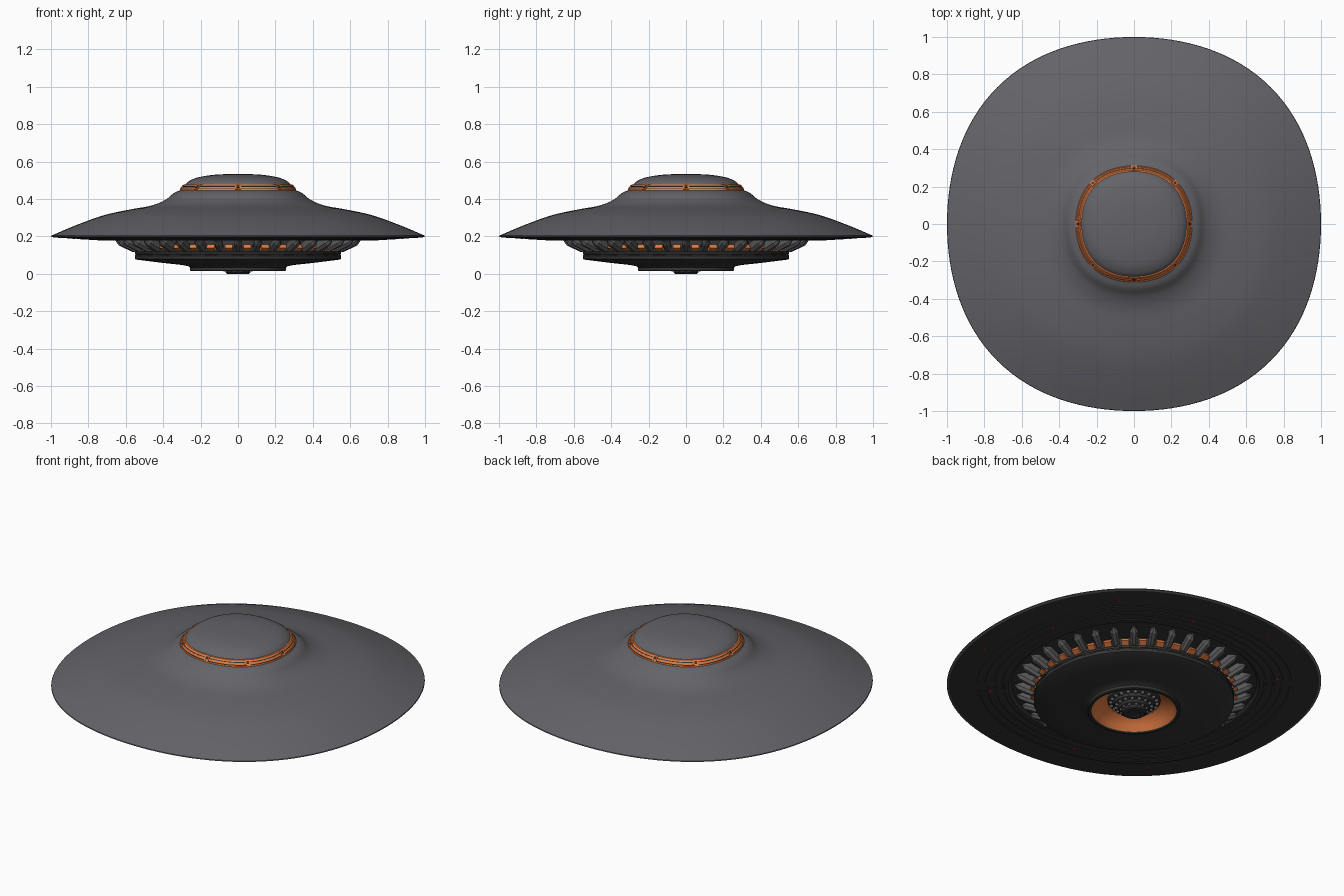
import bpy, bmesh, math
from mathutils import Vector, Matrix

if "Cube" in bpy.data.objects:
    bpy.data.objects.remove(bpy.data.objects["Cube"])

def material(name, rgb):
    m = bpy.data.materials.new(name)
    m.diffuse_color = (*rgb, 1)
    m.use_nodes = True
    m.node_tree.nodes["Principled BSDF"].inputs["Base Color"].default_value = m.diffuse_color
    return m

GREY = material("hull grey", (0.125, 0.125, 0.14))
DARK = material("underside charcoal", (0.035, 0.035, 0.037))
STEEL = material("fin grey", (0.10, 0.10, 0.105))
ORANGE = material("copper orange", (0.75, 0.20, 0.055))
RED = material("lamp red", (0.45, 0.03, 0.015))
SQUARE = 0.034   # how far the hull bulges on the diagonals

def finish(bm, name, mats, angle=32):
    bmesh.ops.recalc_face_normals(bm, faces=bm.faces)
    for f in bm.faces:
        f.smooth = True
    for e in bm.edges:
        e.smooth = e.calc_face_angle(0) < math.radians(angle)
    me = bpy.data.meshes.new(name)
    bm.to_mesh(me)
    bm.free()
    for m in mats:
        me.materials.append(m)
    ob = bpy.data.objects.new(name, me)
    bpy.context.collection.objects.link(ob)
    return ob

def radius(r, a, square):
    return r * (1 + square * math.sin(2 * a) ** 2)

def curve(pts, steps=5):
    """Smooth a short profile with a Catmull-Rom curve."""
    p = [Vector(q) for q in pts]
    p = [2 * p[0] - p[1]] + p + [2 * p[-1] - p[-2]]
    out = []
    for i in range(1, len(p) - 2):
        a, b, c, d = p[i - 1:i + 3]
        for s in range(steps):
            t = s / steps
            out.append(0.5 * (2 * b + (c - a) * t + (2 * a - 5 * b + 4 * c - d) * t * t
                              + (3 * b - a - 3 * c + d) * t ** 3))
    return out + [p[-2]]

def lathe(name, prof, mats, square=0.0, pick=None, closed=False, n=128):
    """Turn an (r, z) profile around z; pick(i) gives the material of band i."""
    bm = bmesh.new()
    rings = []
    for r, z in prof:
        if r < 1e-4:
            rings.append([bm.verts.new((0, 0, z))] * n)
            continue
        ring = []
        for k in range(n):
            a = 2 * math.pi * k / n
            q = radius(r, a, square)
            ring.append(bm.verts.new((q * math.cos(a), q * math.sin(a), z)))
        rings.append(ring)
    if closed:
        rings.append(rings[0])
    for i in range(len(rings) - 1):
        for k in range(n):
            j = (k + 1) % n
            vs = [rings[i][k], rings[i][j], rings[i + 1][j], rings[i + 1][k]]
            f = bm.faces.new(list(dict.fromkeys(vs)))
            if pick:
                f.material_index = pick(i)
    return finish(bm, name, mats)

def box(bm, size, matrix):
    bmesh.ops.create_cube(bm, size=1, matrix=matrix @ Matrix.Diagonal((*size, 1)))

def around(a, r, z, tilt=0):
    """Frame whose x axis points outward at angle a."""
    return (Matrix.Rotation(a, 4, 'Z') @ Matrix.Translation((r, 0, z))
            @ Matrix.Rotation(tilt, 4, 'Y'))

# Upper hull: rim, sweeping saucer and neck
lathe("upper_hull", [(0.985, 0.194), (1.0, 0.199)] + curve([
    (0.998, 0.204), (0.87, 0.258), (0.72, 0.312), (0.58, 0.343), (0.465, 0.364),
    (0.39, 0.394), (0.345, 0.430), (0.308, 0.447)]) + [(0.27, 0.45)], [GREY], SQUARE)

# Cockpit dome
lathe("dome", curve([(0.284, 0.474), (0.262, 0.495), (0.215, 0.515), (0.13, 0.529),
                     (0.06, 0.5325), (0, 0.533)]), [GREY], SQUARE)

# Copper collar: three stepped bands with dark grooves between
lathe("collar", [(0.300, 0.440), (0.312, 0.443), (0.309, 0.452), (0.305, 0.451), (0.303, 0.455),
                 (0.305, 0.456), (0.299, 0.465), (0.295, 0.463), (0.293, 0.467),
                 (0.295, 0.468), (0.288, 0.476), (0.278, 0.478)],
      [ORANGE, DARK], SQUARE, pick=lambda i: int(i in (3, 7)))

# Small clamps on the collar, every 45 degrees
bm = bmesh.new()
for k in range(8):
    a = k * math.pi / 4
    box(bm, (0.034, 0.030, 0.006), around(a, radius(0.298, a, SQUARE), 0.464, 0.85))
finish(bm, "collar_clamps", [ORANGE])
bm = bmesh.new()
for k in range(8):
    a = k * math.pi / 4
    box(bm, (0.018, 0.014, 0.009), around(a, radius(0.298, a, SQUARE), 0.464, 0.85))
finish(bm, "clamp_plates", [DARK])

# Underside plate, slightly bulged, stepping into the fin recess
lathe("underside_plate", [(0.988, 0.194), (0.9, 0.189), (0.8, 0.184), (0.72, 0.181),
                          (0.67, 0.181), (0.655, 0.196), (0.48, 0.196)], [DARK], SQUARE)

# Fine raised rings on the underside
for i, r in enumerate((0.70, 0.745, 0.79, 0.835)):
    z = 0.181 + (r - 0.72) * 0.036
    lathe("underside_ring_%d" % (i + 1), [(r - 0.008, z + 0.004), (r - 0.006, z - 0.003),
          (r + 0.006, z - 0.003), (r + 0.008, z + 0.004)], [DARK], SQUARE)

# Lower disc with lip; the bowl inside the lip is copper
lathe("lower_disc", [(0.50, 0.197), (0.525, 0.122), (0.545, 0.122), (0.551, 0.117), (0.551, 0.106),
                     (0.546, 0.104), (0.546, 0.098), (0.551, 0.096), (0.551, 0.080), (0.545, 0.076),
                     (0.42, 0.060), (0.30, 0.047), (0.265, 0.040), (0.257, 0.034), (0.257, 0.018),
                     (0.252, 0.014), (0.240, 0.014), (0.234, 0.020), (0.215, 0.048),
                     (0.18, 0.080), (0.135, 0.098), (0, 0.10)],
      [DARK, ORANGE], pick=lambda i: int(i >= 17))

# Thin plates along the disc edge
bm = bmesh.new()
for k in range(24):
    box(bm, (0.006, 0.075, 0.005), around((k + 0.5) * math.pi / 12, 0.547, 0.101))
finish(bm, "edge_plates", [STEEL])

# Ring of pointed fins with copper blocks between their roots
COUNT = 36
fins, blocks = bmesh.new(), bmesh.new()
for k in range(COUNT):
    a = 2 * math.pi * k / COUNT
    rot = Matrix.Rotation(a, 4, 'Z')
    pts = [(0.662, 0, 0.186)]
    for r, z, w in ((0.552, 0.128, 0.019), (0.628, 0.164, 0.023)):
        pts += [(r, w, z), (r, -w, z), (r + 0.009, w * 0.45, z - 0.013),
                (r + 0.009, -w * 0.45, z - 0.013), (r - 0.02, w * 0.7, z + 0.03),
                (r - 0.02, -w * 0.7, z + 0.03)]
    vs = [fins.verts.new(rot @ Vector(p)) for p in pts]
    hull = bmesh.ops.convex_hull(fins, input=vs)
    loose = [v for v in vs if v.is_valid and not v.link_faces]
    bmesh.ops.delete(fins, geom=loose, context='VERTS')
    box(blocks, (0.05, 0.042, 0.022), around(a + math.pi / COUNT, 0.545, 0.135, -0.5))
finish(fins, "fins", [STEEL], 15)
finish(blocks, "fin_root_blocks", [ORANGE])

# Central emitter hanging in the bowl
lathe("emitter", [(0.145, 0.100), (0.145, 0.078), (0.135, 0.070), (0.118, 0.068), (0.112, 0.050),
                  (0.100, 0.044), (0.090, 0.042), (0.084, 0.026), (0.070, 0.020), (0.066, 0.006),
                  (0.058, 0.0), (0.035, 0.0), (0.028, 0.006), (0, 0.006)], [DARK], n=64)

# Studs on the emitter steps
bm = bmesh.new()
for r, z, n, s in ((0.128, 0.068, 20, 0.012), (0.098, 0.043, 16, 0.011), (0.073, 0.021, 12, 0.009)):
    for k in range(n):
        bmesh.ops.create_uvsphere(bm, u_segments=10, v_segments=6, radius=s,
                                  matrix=around(2 * math.pi * k / n, r, z))
finish(bm, "emitter_studs", [STEEL], 60)

# Small red lamps on the underside
bm = bmesh.new()
for k in range(12):
    a = (k + 0.5) * math.pi / 6
    r = 0.90 if k % 2 else 0.77
    box(bm, (0.014, 0.014, 0.008),
        around(a, radius(r, a, SQUARE), 0.181 + (r - 0.72) * 0.045))
finish(bm, "underside_lamps", [RED])
